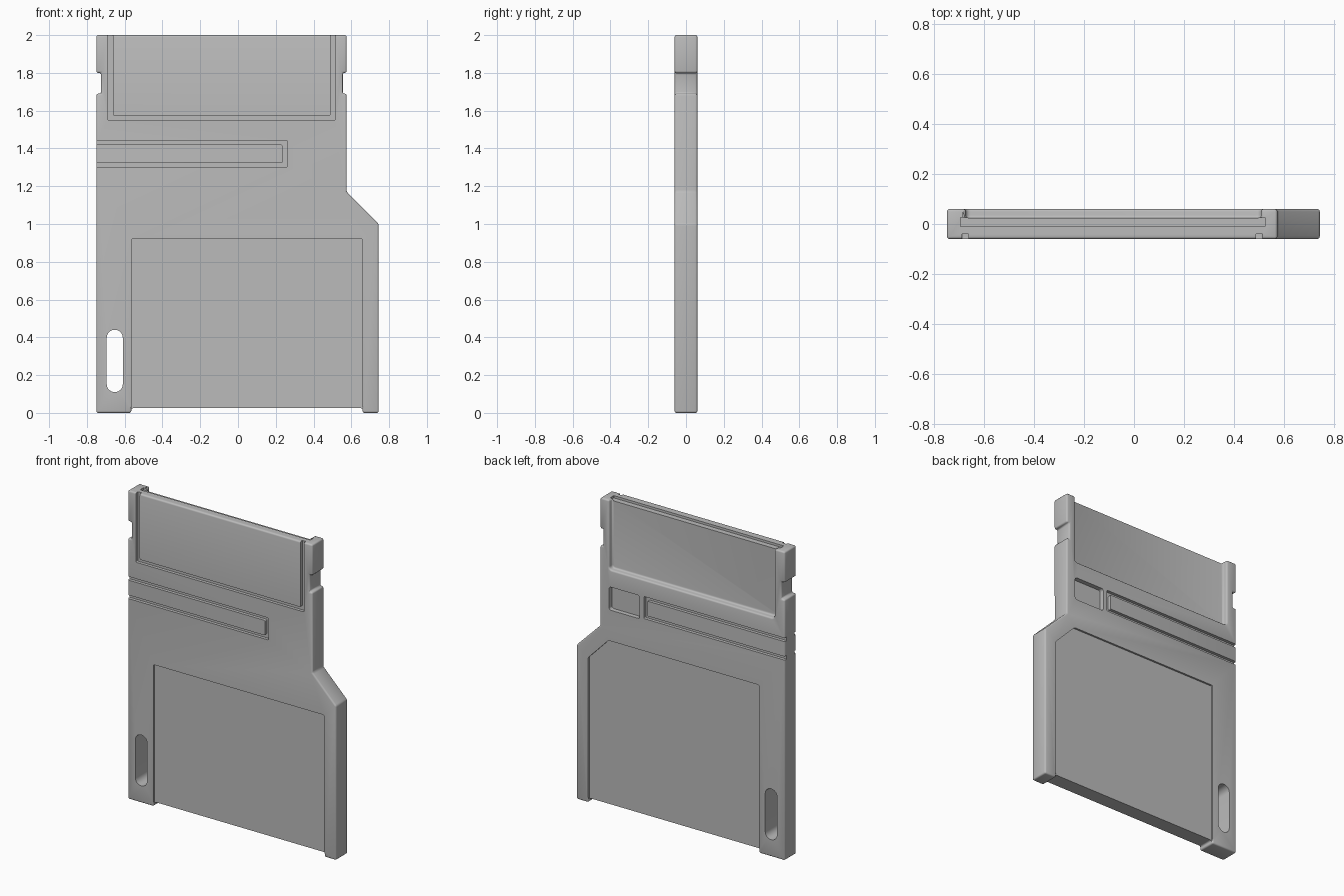
import bpy, bmesh, math

if "Cube" in bpy.data.objects:
    bpy.data.objects.remove(bpy.data.objects["Cube"], do_unlink=True)

grey = bpy.data.materials.new("plain_grey")
grey.use_nodes = True
grey.diffuse_color = (0.5, 0.5, 0.5, 1)
grey.node_tree.nodes["Principled BSDF"].inputs["Base Color"].default_value = (0.5, 0.5, 0.5, 1)

HALF = 0.06  # half the thickness of the shell


def prism(name, points, y0, y1, radius=0):
    """Extrude an x-z outline along y, optionally rounding its corners."""
    bm = bmesh.new()
    base = bm.faces.new([bm.verts.new((x, y0, z)) for x, z in points])
    new = bmesh.ops.extrude_face_region(bm, geom=[base])["geom"]
    for v in new:
        if isinstance(v, bmesh.types.BMVert):
            v.co.y = y1
    if radius:
        edges = [e for e in bm.edges if abs(e.verts[0].co.y - e.verts[1].co.y) > 1e-5]
        bmesh.ops.bevel(bm, geom=edges, offset=radius, segments=6, profile=0.5, affect='EDGES')
    bmesh.ops.recalc_face_normals(bm, faces=bm.faces)
    mesh = bpy.data.meshes.new(name)
    bm.to_mesh(mesh)
    bm.free()
    mesh.materials.append(grey)
    ob = bpy.data.objects.new(name, mesh)
    bpy.context.collection.objects.link(ob)
    return ob


def rect(x0, x1, z0, z1):
    return [(x0, z0), (x1, z0), (x1, z1), (x0, z1)]


cutters = []


def cut(ob, points, y0, y1, radius=0):
    tool = prism("cutter", points, y0, y1, radius)
    tool.hide_render = True
    cutters.append(tool)
    mod = ob.modifiers.new("cut", 'BOOLEAN')
    mod.operation = 'DIFFERENCE'
    mod.solver = 'EXACT'
    mod.object = tool


# Shell outline with side notches, shoulder and raised bottom edge
def notch(x, inner):
    return [(x, 1.8), (inner, 1.8), (inner, 1.69), (x, 1.69)]


outline = [(-0.75, 2), *notch(-0.75, -0.725), (-0.75, 0), (-0.565, 0), (-0.565, 0.025),
           (0.66, 0.025), (0.66, 0), (0.745, 0), (0.745, 1), (0.575, 1.17),
           *reversed(notch(0.575, 0.555)), (0.575, 2)]
shell = prism("cartridge_shell", outline, -HALF, HALF)

# Deep rear bay, rounded together with the outer edges
cut(shell, rect(-0.675, 0.51, 1.55, 2.2), 0.025, 0.2, 0.02)
bevel = shell.modifiers.new("soft_edges", 'BEVEL')
bevel.width = 0.012
bevel.segments = 3
bevel.limit_method = 'ANGLE'
bevel.angle_limit = math.radians(30)

# Slot along the top
cut(shell, rect(-0.695, 0.525, 1.985, 2.2), -0.01, 0.0255)

# Groove framing the front top panel
cut(shell, [(-0.69, 2.2), (-0.69, 1.55), (0.515, 1.55), (0.515, 2.2),
            (0.49, 2.2), (0.49, 1.575), (-0.663, 1.575), (-0.663, 2.2)], -0.2, -0.04, 0.006)

# Grip bar grooves on both faces, open at the side
bar = [(-0.9, 1.3), (0.26, 1.3), (0.26, 1.443), (-0.9, 1.443),
       (-0.9, 1.42), (0.235, 1.42), (0.235, 1.323), (-0.9, 1.323)]
for side in (-1, 1):
    cut(shell, bar, side * 0.2, side * 0.04, 0.006)

# Label recesses: plain in front, clipped corner behind
cut(shell, rect(-0.565, 0.66, -0.2, 0.92), -0.2, -HALF + 0.012, 0.008)
cut(shell, [(-0.565, -0.2), (0.66, -0.2), (0.66, 0.94), (0.515, 1.09), (-0.565, 1.09)],
    HALF - 0.012, 0.2, 0.008)

# Small rear pocket and the strap hole
cut(shell, rect(0.29, 0.51, 1.29, 1.44), HALF - 0.03, 0.2, 0.015)
cut(shell, rect(-0.695, -0.61, 0.11, 0.44), -0.2, 0.2, 0.042)

# Bake the cuts and drop the cutters
graph = bpy.context.evaluated_depsgraph_get()
graph.update()
baked = bpy.data.meshes.new_from_object(shell.evaluated_get(graph))
shell.modifiers.clear()
shell.data = baked
for tool in cutters:
    bpy.data.objects.remove(tool, do_unlink=True)

bpy.ops.object.select_all(action='DESELECT')
shell.select_set(True)
bpy.context.view_layer.objects.active = shell
bpy.ops.object.shade_smooth_by_angle(angle=math.radians(35))
